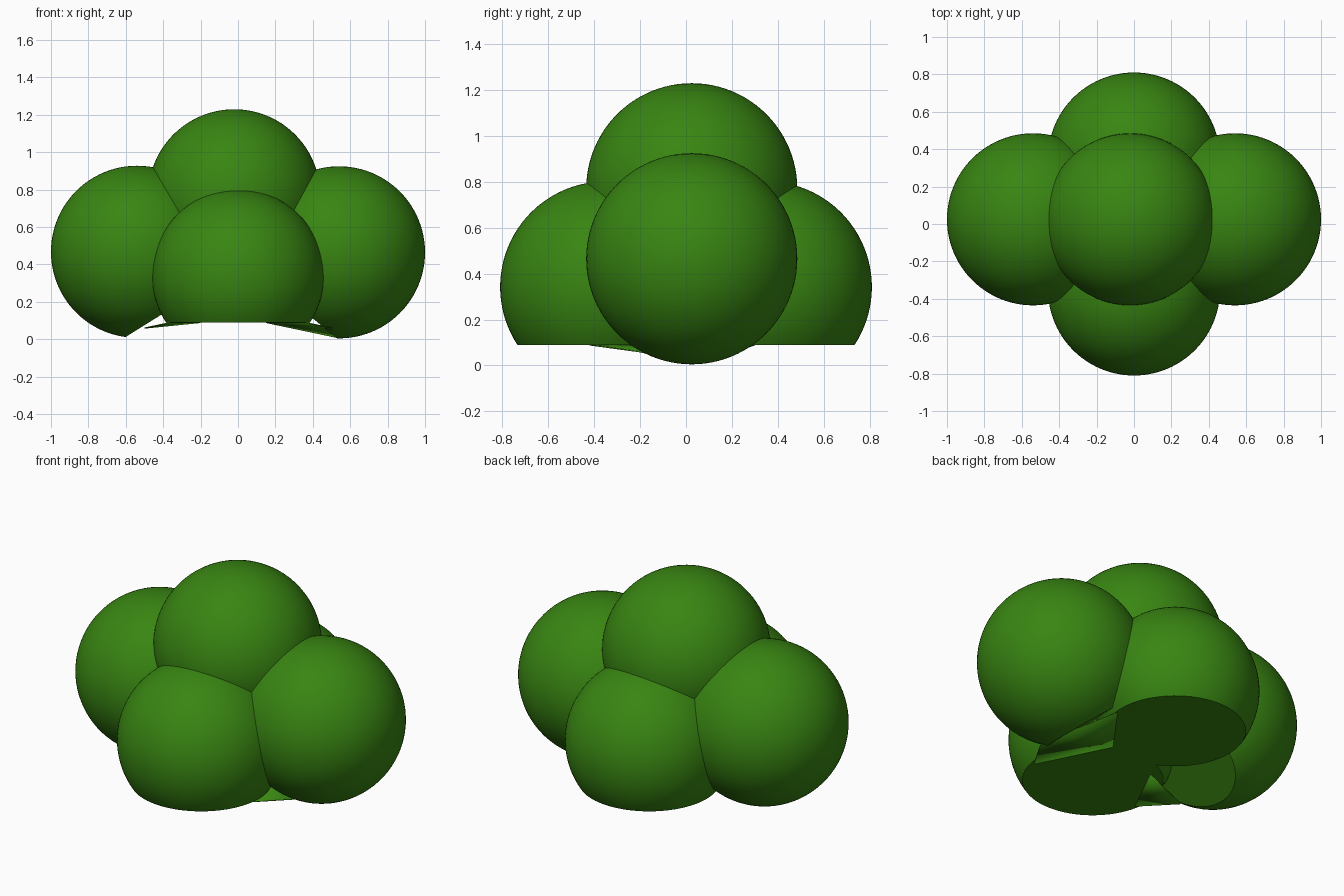
import bpy, bmesh
from mathutils import Vector

if "Cube" in bpy.data.objects:
    bpy.data.objects.remove(bpy.data.objects["Cube"])

leaf = bpy.data.materials.new("leaf_green")
leaf.diffuse_color = (0.04, 0.235, 0.006, 1)
leaf.use_nodes = True
leaf.node_tree.nodes["Principled BSDF"].inputs["Base Color"].default_value = leaf.diffuse_color


def finish(bm, name):
    mesh = bpy.data.meshes.new(name)
    bm.to_mesh(mesh)
    bm.free()
    mesh.materials.append(leaf)
    obj = bpy.data.objects.new(name, mesh)
    bpy.context.collection.objects.link(obj)
    bpy.ops.object.select_all(action='DESELECT')
    obj.select_set(True)
    bpy.context.view_layer.objects.active = obj
    bpy.ops.object.shade_smooth_by_angle(angle=0.6)
    return obj


# One round clump of leaves, optionally sliced by a plane and capped
def clump(name, centre, cut_point=None, cut_normal=None):
    bm = bmesh.new()
    bmesh.ops.create_uvsphere(bm, u_segments=96, v_segments=48, radius=0.46)
    bmesh.ops.translate(bm, verts=bm.verts, vec=centre)
    if cut_point:
        geom = bm.verts[:] + bm.edges[:] + bm.faces[:]
        res = bmesh.ops.bisect_plane(bm, geom=geom, plane_co=Vector(cut_point),
                                     plane_no=Vector(cut_normal).normalized(),
                                     clear_outer=True)
        edges = [e for e in res["geom_cut"] if isinstance(e, bmesh.types.BMEdge)]
        bmesh.ops.contextual_create(bm, geom=edges)
        bmesh.ops.recalc_face_normals(bm, faces=bm.faces)
    return finish(bm, name)


# Thin fan-shaped sheet bridging the flat underside to a side clump
def web(name, points):
    bm = bmesh.new()
    verts = [bm.verts.new(p) for p in points]
    for a, b in zip(verts[1:], verts[2:]):
        bm.faces.new((verts[0], a, b))
    bmesh.ops.recalc_face_normals(bm, faces=bm.faces)
    obj = finish(bm, name)
    mod = obj.modifiers.new("thickness", 'SOLIDIFY')
    mod.thickness = 0.006
    mod.offset = 0


# Crown and flat-bottomed front and back clumps
clump("top_clump", (-0.02, 0.025, 0.77))
clump("front_clump", (0, -0.35, 0.342), (0, 0, 0.09), (0, 0, -1))
clump("back_clump", (0, 0.35, 0.342), (0, 0, 0.09), (0, 0, -1))

# Side clumps, hollowed on the lower inner side
clump("right_clump", (0.54, 0.025, 0.465), (0.53, 0, 0.005), (-0.115, 0, -0.14))
clump("left_clump", (-0.54, 0.025, 0.468), (-0.6, 0, 0.013), (0.106, 0, -0.17))

# Underside webs
web("right_web", [(0.15, 0, 0.09), (0.36, -0.42, 0.09), (0.5, -0.2, 0.06),
                  (0.54, 0.03, 0.008), (0.37, 0.3, 0.09)])
web("left_web", [(-0.2, -0.1, 0.09), (-0.36, -0.42, 0.09), (-0.5, -0.2, 0.06)])
